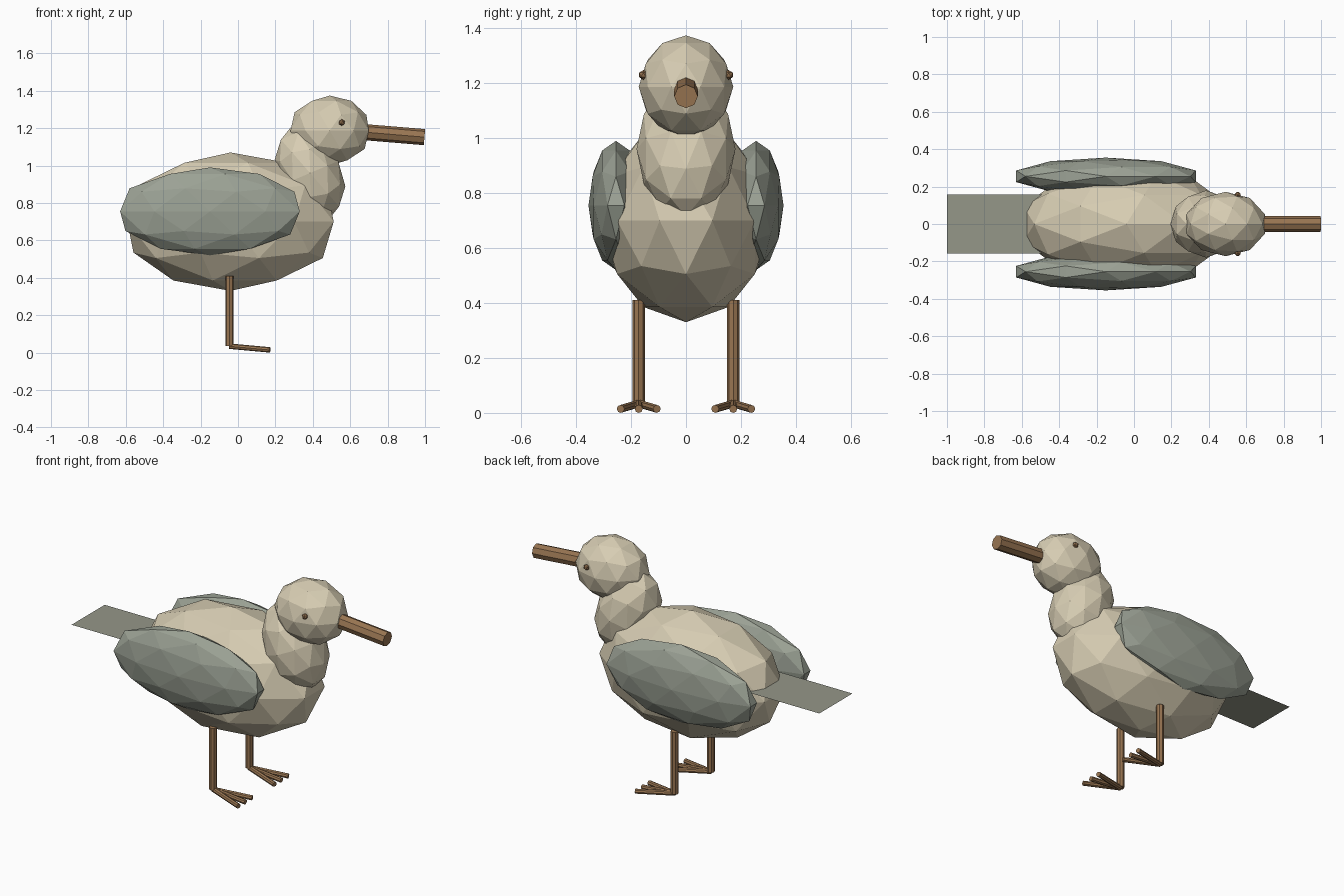
import bpy
import math
from mathutils import Vector

if "Cube" in bpy.data.objects:
    bpy.data.objects.remove(bpy.data.objects["Cube"], do_unlink=True)


def make_material(name, rgb):
    mat = bpy.data.materials.new(name)
    mat.use_nodes = True
    mat.diffuse_color = (*rgb, 1)
    bsdf = mat.node_tree.nodes["Principled BSDF"]
    bsdf.inputs["Base Color"].default_value = (*rgb, 1)
    bsdf.inputs["Roughness"].default_value = 0.9
    return mat


cream = make_material("cream plumage", (0.68, 0.61, 0.45))
grey = make_material("grey wing", (0.33, 0.36, 0.30))
tail_grey = make_material("tail grey", (0.30, 0.31, 0.25))
brown = make_material("horn brown", (0.32, 0.18, 0.085))


def finish(name, mat):
    obj = bpy.context.object
    obj.name = name
    obj.data.name = name
    obj.data.materials.append(mat)
    return obj


def faceted_ball(name, mat, center, radii, tilt=0, detail=2):
    """Low-poly ellipsoid, tilted about the sideways axis."""
    bpy.ops.mesh.primitive_ico_sphere_add(
        subdivisions=detail, radius=1, location=center,
        rotation=(0, math.radians(tilt), 0))
    bpy.context.object.scale = radii
    return finish(name, mat)


def rod(name, mat, start, end, radius):
    """Eight-sided rod between two points."""
    start, end = Vector(start), Vector(end)
    axis = end - start
    bpy.ops.mesh.primitive_cylinder_add(
        vertices=8, radius=radius, depth=axis.length,
        location=(start + end) / 2)
    obj = finish(name, mat)
    obj.rotation_euler = axis.to_track_quat("Z", "Y").to_euler()
    return obj


# Body, neck and head
faceted_ball("body", cream, (-0.04, 0, 0.70), (0.58, 0.31, 0.37))
faceted_ball("neck", cream, (0.385, 0, 0.96), (0.172, 0.18, 0.265), tilt=-23)
faceted_ball("head", cream, (0.49, 0, 1.187), (0.22, 0.172, 0.187))

# Beak
rod("beak", brown, (0.60, 0, 1.185), (0.997, 0, 1.152), 0.043)

# Flat tail
bpy.ops.mesh.primitive_plane_add(size=1, location=(-0.725, 0, 0.765))
bpy.context.object.scale = (0.55, 0.315, 1)
finish("tail", tail_grey)

# Paired parts
for side, s in (("near", -1), ("far", 1)):
    faceted_ball(side + "_wing", grey, (-0.15, s * 0.255, 0.755),
                 (0.505, 0.1, 0.235))
    faceted_ball(side + "_eye", brown, (0.555, s * 0.155, 1.23),
                 (0.018, 0.018, 0.018), detail=1)
    hip = s * 0.172
    rod(side + "_leg", brown, (-0.045, hip, 0.035), (-0.045, hip, 0.41), 0.022)
    for toe, spread in (("inner", -s), ("middle", 0), ("outer", s)):
        rod(f"{side}_{toe}_toe", brown, (-0.045, hip, 0.034),
            (0.17, hip + spread * 0.066, 0.0145), 0.0145)
